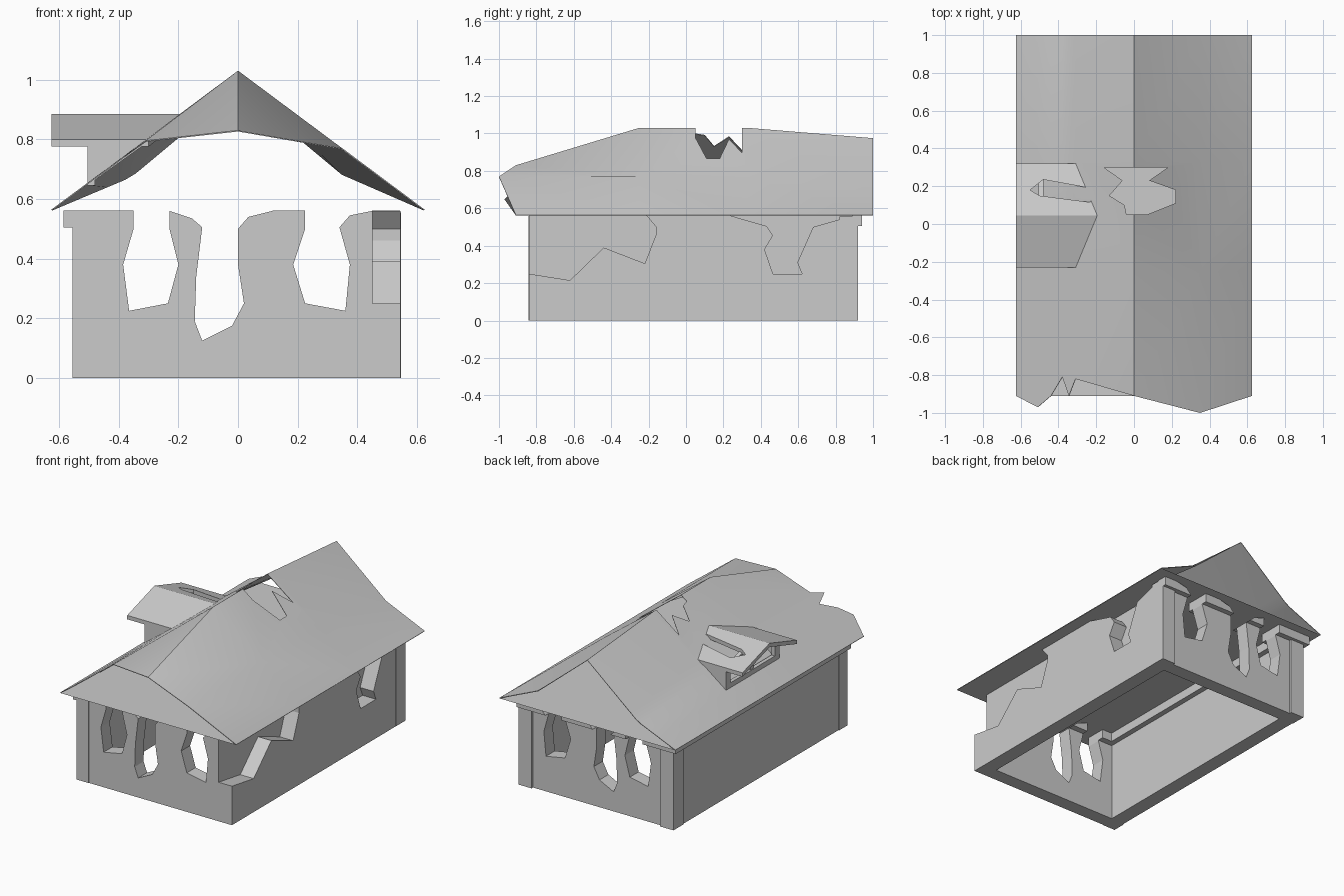
import bpy, bmesh, math

if "Cube" in bpy.data.objects:
    bpy.data.objects.remove(bpy.data.objects["Cube"])


def mesh(name, verts, faces):
    me = bpy.data.meshes.new(name)
    me.from_pydata(verts, [], faces)
    bm = bmesh.new()
    bm.from_mesh(me)
    bmesh.ops.recalc_face_normals(bm, faces=bm.faces)
    bm.to_mesh(me)
    bm.free()
    ob = bpy.data.objects.new(name, me)
    bpy.context.collection.objects.link(ob)
    return ob


def prism(name, pts, axis, lo, hi):
    """Extrude a 2D outline along an axis; the outline uses the other two axes in order."""
    n = len(pts)
    verts = []
    for d in (lo, hi):
        for p in pts:
            v = list(p)
            v.insert(axis, d)
            verts.append(v)
    faces = [list(range(n)), list(range(n, 2 * n))]
    faces += [[i, (i + 1) % n, (i + 1) % n + n, i + n] for i in range(n)]
    return mesh(name, verts, faces)


def rect(a0, b0, a1, b1):
    return [(a0, b0), (a1, b0), (a1, b1), (a0, b1)]


def box(name, lo, hi):
    return prism(name, rect(lo[0], lo[1], hi[0], hi[1]), 2, lo[2], hi[2])


def modify(ob, kind, **settings):
    m = ob.modifiers.new(kind.title(), kind)
    for k, v in settings.items():
        setattr(m, k, v)
    bpy.context.view_layer.objects.active = ob
    bpy.ops.object.modifier_apply(modifier=m.name)


def cut(ob, cutter):
    modify(ob, 'BOOLEAN', object=cutter, operation='DIFFERENCE', solver='EXACT')


def ring(name, outer, inner, z0, z1):
    """Rectangular frame with an open middle."""
    o, i = rect(*outer), rect(*inner)
    verts = [(x, y, z) for z in (z0, z1) for loop in (o, i) for x, y in loop]
    faces = []
    for k in range(4):
        j = (k + 1) % 4
        faces += [(k, j, j + 4, k + 4), (k + 8, j + 8, j + 12, k + 12),
                  (k, j, j + 8, k + 8), (k + 4, j + 4, j + 12, k + 12)]
    return mesh(name, verts, faces)


# Walls, top beam and back corner posts
walls = ring("walls", (-.55, -.84, .545, .905), (-.455, -.75, .45, .815), 0, .56)
beam = ring("top_beam", (-.585, -.838, .543, .94), (-.42, -.71, .415, .78), .505, .561)
box("back_left_post", (-.555, .82, 0), (-.46, .92, .56))
box("back_right_post", (.452, .82, 0), (.546, .92, .555))
box("front_left_post", (-.555, -.843, 0), (-.47, -.76, .56))

# Broken window openings, through front and back walls (x, z)
windows = [
    [(-.35, .6), (-.35, .5), (-.385, .38), (-.365, .225), (-.235, .25), (-.2, .38), (-.23, .5), (-.23, .6)],
    [(-.23, .6), (-.23, .56), (-.155, .535), (-.12, .505), (-.14, .34), (-.145, .19), (-.12, .125),
     (-.02, .175), (.02, .25), (0, .38), (0, .5), (.035, .54), (.115, .56), (.115, .6)],
    [(.225, .6), (.225, .5), (.185, .38), (.225, .25), (.36, .225), (.375, .38), (.34, .505),
     (.375, .545), (.45, .56), (.45, .6)]]
cutters = [prism("window_cutter", w, 1, -1.1, 1.1) for w in windows]

# Collapsed areas in the right wall (y, z)
gaps = [
    [(-.9, .25), (-.84, .25), (-.62, .215), (-.44, .39), (-.22, .305), (-.16, .46), (-.16, .5), (-.21, .56),
     (-.21, .6), (-.9, .6)],
    [(.24, .6), (.24, .56), (.43, .505), (.465, .455), (.42, .38), (.465, .25), (.62, .25), (.595, .31),
     (.68, .5), (.89, .56), (.89, .6)]]
cutters += [prism("gap_cutter", g, 0, .4501, .7) for g in gaps]
for c in cutters:
    cut(walls, c)
    cut(beam, c)

# Flat attic floor under the roof
mesh("attic_floor", [(x, y, .562) for x, y in rect(-.625, -.91, .625, 1)], [(0, 1, 2, 3)])

# Sagging main roof: ragged front row, two straight middle rows, concave back row
front = [(-.625, -.91, .565), (-.51, -.97, .65), (-.44, -.91, .70), (-.38, -.81, .745), (-.345, -.91, .77),
         (-.31, -.82, .795), (0, -.91, .83), (.35, -1, .77), (.625, -.91, .565)]


def back_z(x):
    x = abs(x)
    return .975 - .83 * x if x < .36 else .676 - .42 * (x - .36)


xs = [p[0] for p in front]
rows = [front]
for y in (-.25, .33):
    rows.append([(x, y, 1.03 - .745 * abs(x)) for x in xs])
rows.append([(x, 1, back_z(x)) for x in xs])
n = len(xs)
roof = mesh("main_roof", [p for r in rows for p in r],
            [(r * n + i, r * n + i + 1, r * n + n + i + 1, r * n + n + i)
             for r in range(len(rows) - 1) for i in range(n - 1)])
if roof.data.polygons[0].normal.z < 0:
    roof.data.flip_normals()
modify(roof, 'SOLIDIFY', thickness=.004, offset=-1)
hole = [(-.16, .3), (.18, .3), (.08, .23), (.22, .18), (.22, .11), (.07, .05), (-.04, .05), (-.05, .1),
        (-.13, .15), (-.06, .23)]
hole_cutter = prism("roof_hole_cutter", hole, 2, .7, 1.2)
cut(roof, hole_cutter)
cutters.append(hole_cutter)

# Dormer roof: folded slab whose inner end follows the main slope
section = [(-.23, .8, -.3), (.045, .885, -.195), (.32, .8, -.3),
           (.32, .775, -.3), (.045, .86, -.195), (-.23, .775, -.3)]
dv = [(-.625, y, z) for y, z, _ in section] + [(x, y, z) for y, z, x in section]
quads = [(0, 1, 4, 5), (1, 2, 3, 4)]
dormer_roof = mesh("dormer_roof", dv, quads + [tuple(i + 6 for i in q) for q in quads]
                   + [(i, (i + 1) % 6, (i + 1) % 6 + 6, i + 6) for i in range(6)])
tear = [(-.55, .18), (-.48, .235), (-.26, .195), (-.22, .17), (-.23, .115), (-.5, .15)]
tear_cutter = prism("dormer_tear_cutter", tear, 2, .7, 1)
cut(dormer_roof, tear_cutter)
cutters.append(tear_cutter)

# Dormer cheeks and gable wall with a window
for side, y in (("front", -.225), ("back", .29)):
    prism("dormer_cheek_" + side, [(-.505, .645), (-.505, .785), (-.31, .785)], 1, y, y + .025)
gable = prism("dormer_gable", [(-.225, .645), (.315, .645), (.315, .78), (.045, .865), (-.225, .78)],
              0, -.505, -.48)
opening = [(-.18, .685), (.27, .685), (.27, .765), (.045, .835), (-.18, .765)]
opening_cutter = prism("dormer_window_cutter", opening, 0, -.6, -.4)
cut(gable, opening_cutter)
cutters.append(opening_cutter)
box("dormer_mullion", (-.5, .03, .66), (-.485, .06, .855))

for c in cutters:
    bpy.data.objects.remove(c)

# Smooth the sagging roof sheet while keeping ridge and torn edges sharp
bpy.ops.object.select_all(action='DESELECT')
roof.select_set(True)
bpy.context.view_layer.objects.active = roof
bpy.ops.object.shade_smooth_by_angle(angle=math.radians(30))
